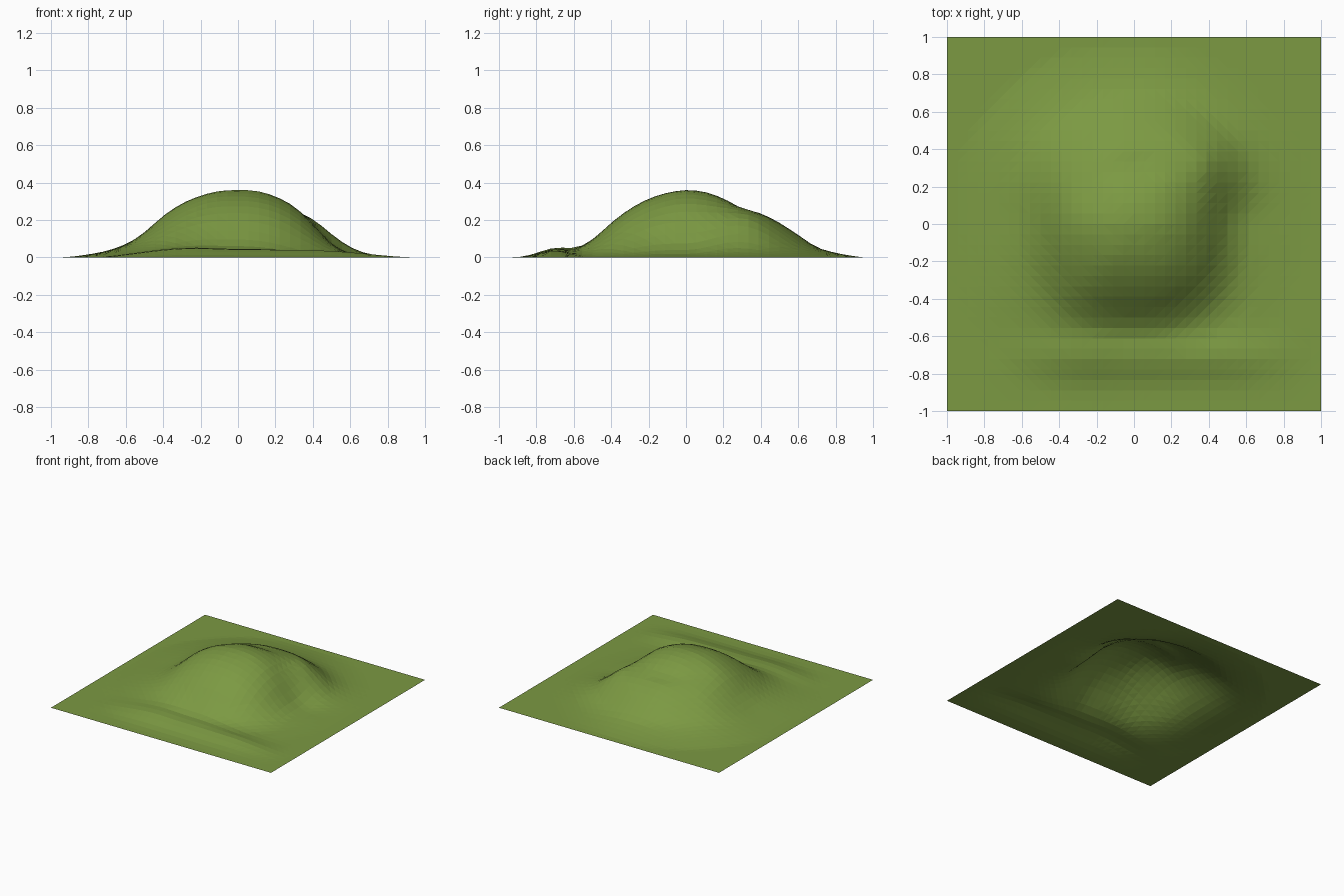
import bpy, bmesh, math

if "Cube" in bpy.data.objects:
    bpy.data.objects.remove(bpy.data.objects["Cube"])

# Slope heights every 0.1 outwards from the summit, one row per compass direction
SLOPES = [
    [.36, .355, .326, .272, .180, .075, .022, .010, .004, 0],   # east
    [.36, .352, .325, .285, .250, .215, .140, .060, .020, .005],  # north-east
    [.36, .350, .315, .262, .235, .185, .120, .055, .025, .008],  # north
    [.36, .350, .320, .270, .225, .170, .115, .065, .035, .015],  # north-west
    [.36, .355, .330, .288, .222, .135, .070, .035, .016, .004],  # west
    [.36, .350, .325, .280, .220, .150, .085, .045, .022, .008],  # south-west
    [.36, .345, .313, .260, .185, .095, .032, .010, .003, 0],   # south
    [.36, .348, .318, .270, .200, .110, .040, .010, .003, 0],   # south-east
]


def along(row, r):
    """Smooth (Catmull-Rom) height along one slope."""
    t = r * 10
    i = int(t)
    f = t - i

    def p(k):
        k = abs(k)
        return row[k] if k < len(row) else 0.0
    a, b, c, d = p(i - 1), p(i), p(i + 1), p(i + 2)
    return b + f / 2 * (c - a + f * (2*a - 5*b + 4*c - d + f * (3*(b - c) + d - a)))


def smooth(t):
    t = max(0.0, min(1.0, t))
    return t * t * (3 - 2 * t)


def height(x, y):
    # hill: blend the two neighbouring slopes by direction
    r = math.hypot(x, y)
    a = (math.atan2(y, x) / (math.pi / 4)) % 8
    i = int(a) % 8
    f = smooth(a - int(a))
    z = along(SLOPES[i], r) * (1 - f) + along(SLOPES[(i + 1) % 8], r) * f
    # low bank in front of the hill
    bank = 0.036 * math.exp(-((y + 0.71) / 0.11) ** 2)
    bank *= smooth((x + 0.85) / 0.7) * smooth((0.98 - x) / 0.55)
    # level rim
    rim = smooth((1 - max(abs(x), abs(y))) / 0.14)
    return max(0.0, (z + bank) * rim)


grass = bpy.data.materials.new("grass green")
grass.diffuse_color = (0.20, 0.32, 0.055, 1)
grass.use_nodes = True
grass.node_tree.nodes["Principled BSDF"].inputs["Base Color"].default_value = grass.diffuse_color

# Hill: flat-shaded ground sheet raised by the height rule
bm = bmesh.new()
bmesh.ops.create_grid(bm, x_segments=36, y_segments=36, size=1)
for v in bm.verts:
    v.co.z = height(v.co.x, v.co.y)
bmesh.ops.triangulate(bm, faces=bm.faces[:])
mesh = bpy.data.meshes.new("grassy_hill")
bm.to_mesh(mesh)
bm.free()
mesh.materials.append(grass)
hill = bpy.data.objects.new("grassy_hill", mesh)
bpy.context.collection.objects.link(hill)
